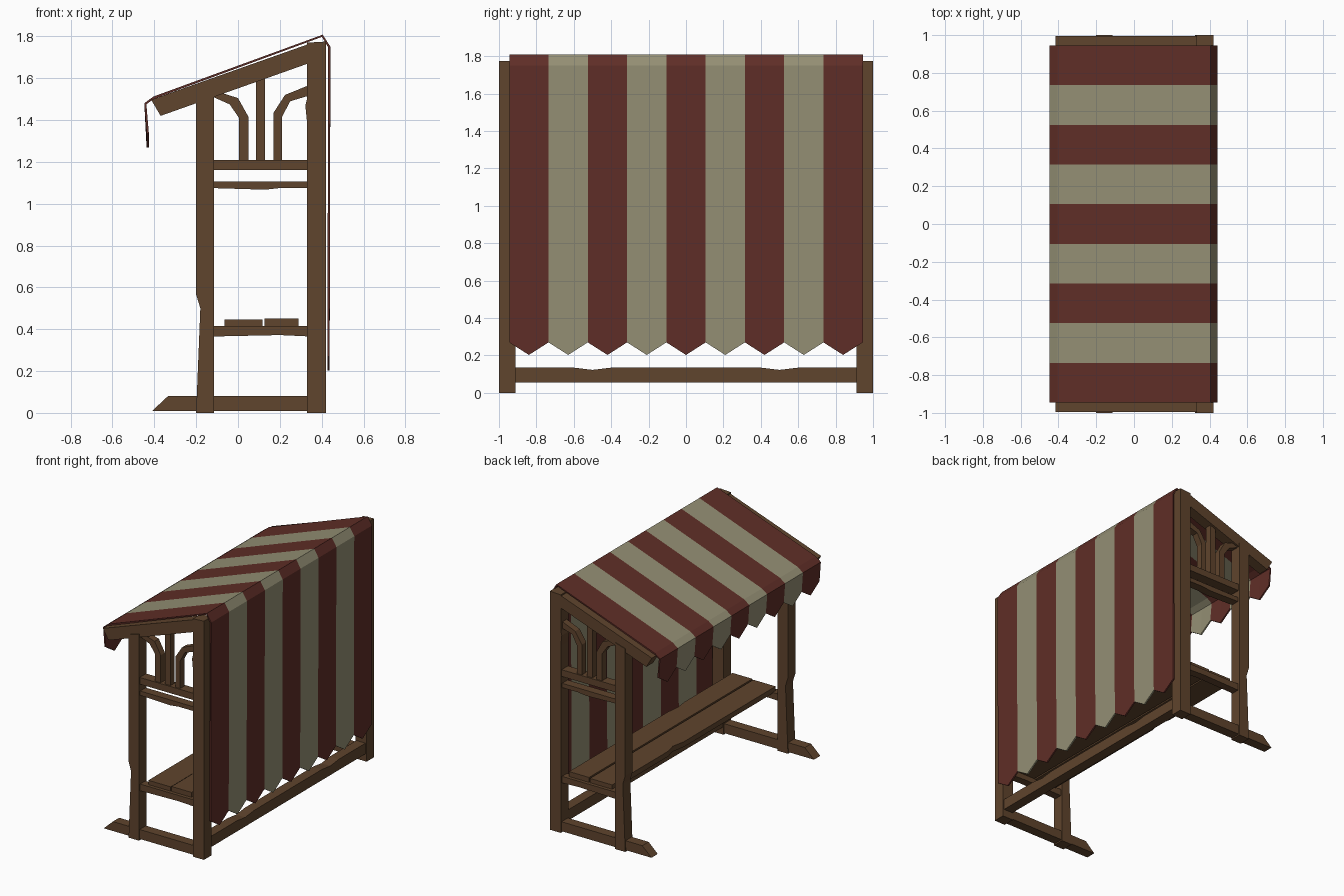
import bpy, bmesh

if "Cube" in bpy.data.objects:
    bpy.data.objects.remove(bpy.data.objects["Cube"])


def material(name, rgb):
    m = bpy.data.materials.new(name)
    m.diffuse_color = (*rgb, 1)
    m.use_nodes = True
    m.node_tree.nodes["Principled BSDF"].inputs["Base Color"].default_value = m.diffuse_color
    return m


WOOD = material("wood", (0.115, 0.058, 0.026))
RED = material("red_cloth", (0.115, 0.027, 0.020))
CREAM = material("cream_cloth", (0.295, 0.275, 0.175))


def make_object(name, bm, mats):
    me = bpy.data.meshes.new(name)
    bm.to_mesh(me)
    bm.free()
    for m in mats:
        me.materials.append(m)
    ob = bpy.data.objects.new(name, me)
    bpy.context.collection.objects.link(ob)
    return ob


def prism(name, pts, lo, hi, axis="y", mirror=False):
    """Extrude a 2D profile along y (profile in xz), z (xy) or x (yz)."""
    place = {"y": lambda a, b, d: (a, d, b),
             "z": lambda a, b, d: (a, b, d),
             "x": lambda a, b, d: (d, a, b)}[axis]
    bm = bmesh.new()
    n = len(pts)
    low = [bm.verts.new(place(a, b, lo)) for a, b in pts]
    top = [bm.verts.new(place(a, b, hi)) for a, b in pts]
    bm.faces.new(low)
    bm.faces.new(top[::-1])
    for i in range(n):
        j = (i + 1) % n
        bm.faces.new((low[i], low[j], top[j], top[i]))
    bmesh.ops.recalc_face_normals(bm, faces=bm.faces[:])
    ob = make_object(name, bm, [WOOD])
    if mirror:
        mod = ob.modifiers.new("both_ends", "MIRROR")
        mod.use_axis = (False, True, False)
    return ob


# End frames: profiles in xz, inner y, outer y; mirrored to the other end
frame_parts = {
    "rear_post": ([(0.33, 0), (0.42, 0), (0.42, 1.775), (0.33, 1.77), (0.33, 1.5),
                   (0.322, 1.47), (0.33, 1.39)], 0.912, 1.0),
    "front_post": ([(-0.20, 0), (-0.115, 0), (-0.115, 1.535), (-0.20, 1.51),
                    (-0.20, 0.565), (-0.18, 0.50), (-0.197, 0.08)], 0.912, 1.0),
    "foot_beam": ([(-0.41, 0.01), (0.35, 0.01), (0.35, 0.08), (-0.335, 0.08)], 0.918, 0.992),
    "seat_rail": ([(-0.13, 0.365), (0.2, 0.372), (0.35, 0.365), (0.35, 0.415),
                   (-0.13, 0.415)], 0.925, 0.985),
    "middle_rail": ([(-0.13, 1.075), (0.13, 1.067), (0.2, 1.075), (0.35, 1.075),
                     (0.35, 1.107), (-0.13, 1.107)], 0.92, 0.985),
    "upper_rail": ([(-0.13, 1.16), (0.35, 1.16), (0.35, 1.21), (-0.13, 1.21)], 0.915, 0.99),
    "rafter": ([(-0.415, 1.497), (-0.37, 1.42), (0.34, 1.672), (0.34, 1.764)], 0.915, 0.995),
    "centre_baluster": ([(0.085, 1.2), (0.13, 1.2), (0.13, 1.62), (0.085, 1.60)], 0.932, 0.978),
    "front_curved_brace": ([(0.05, 1.2), (0.05, 1.415), (0.0, 1.505), (-0.08, 1.53),
                            (-0.13, 1.545), (-0.13, 1.515), (-0.04, 1.475),
                            (0.005, 1.41), (0.005, 1.2)], 0.93, 0.98),
    "rear_curved_brace": ([(0.17, 1.2), (0.17, 1.435), (0.225, 1.52), (0.34, 1.567),
                           (0.34, 1.517), (0.25, 1.49), (0.21, 1.415), (0.21, 1.2)],
                          0.93, 0.98),
}
for part, (pts, y0, y1) in frame_parts.items():
    prism(part, pts, y0, y1, mirror=True)

# Long ground beam between the rear posts, with worn nicks
prism("ground_beam", [(-0.92, 0.055), (0.92, 0.055), (0.92, 0.135), (0.6, 0.135),
                      (0.5, 0.123), (0.4, 0.135), (-0.4, 0.135), (-0.5, 0.123),
                      (-0.6, 0.135), (-0.92, 0.135)], 0.335, 0.41, axis="x")

# Seat planks with chipped edges
prism("front_seat_plank", [(-0.065, -0.96), (0.118, -0.96), (0.118, 0.96), (-0.065, 0.96),
                           (-0.065, 0.3), (-0.045, 0.22), (-0.065, 0.12)],
      0.408, 0.447, axis="z")
prism("rear_seat_plank", [(0.126, -0.96), (0.29, -0.96), (0.29, -0.4), (0.278, -0.3),
                          (0.29, -0.2), (0.29, 0.96), (0.126, 0.96)],
      0.411, 0.452, axis="z")

# Striped cloth canopy: nine stripes with pointed tips front and back
profile = [(-0.437, 1.335), (-0.448, 1.48), (-0.405, 1.512), (0.405, 1.808),
           (0.442, 1.75), (0.438, 0.27)]
stripes, half = 9, 0.945
bm = bmesh.new()
rows = []
for k, (x, z) in enumerate(profile):
    drop = 0.067 if k in (0, len(profile) - 1) else 0
    rows.append([bm.verts.new((x, -half + half * j / stripes, z - drop * (j % 2)))
                 for j in range(2 * stripes + 1)])
for a, b in zip(rows, rows[1:]):
    for j in range(2 * stripes):
        f = bm.faces.new((a[j], b[j], b[j + 1], a[j + 1]))
        f.material_index = (j // 2) % 2
canopy = make_object("striped_canopy", bm, [RED, CREAM])
cloth = canopy.modifiers.new("cloth_thickness", "SOLIDIFY")
cloth.thickness = 0.011
cloth.offset = -1
